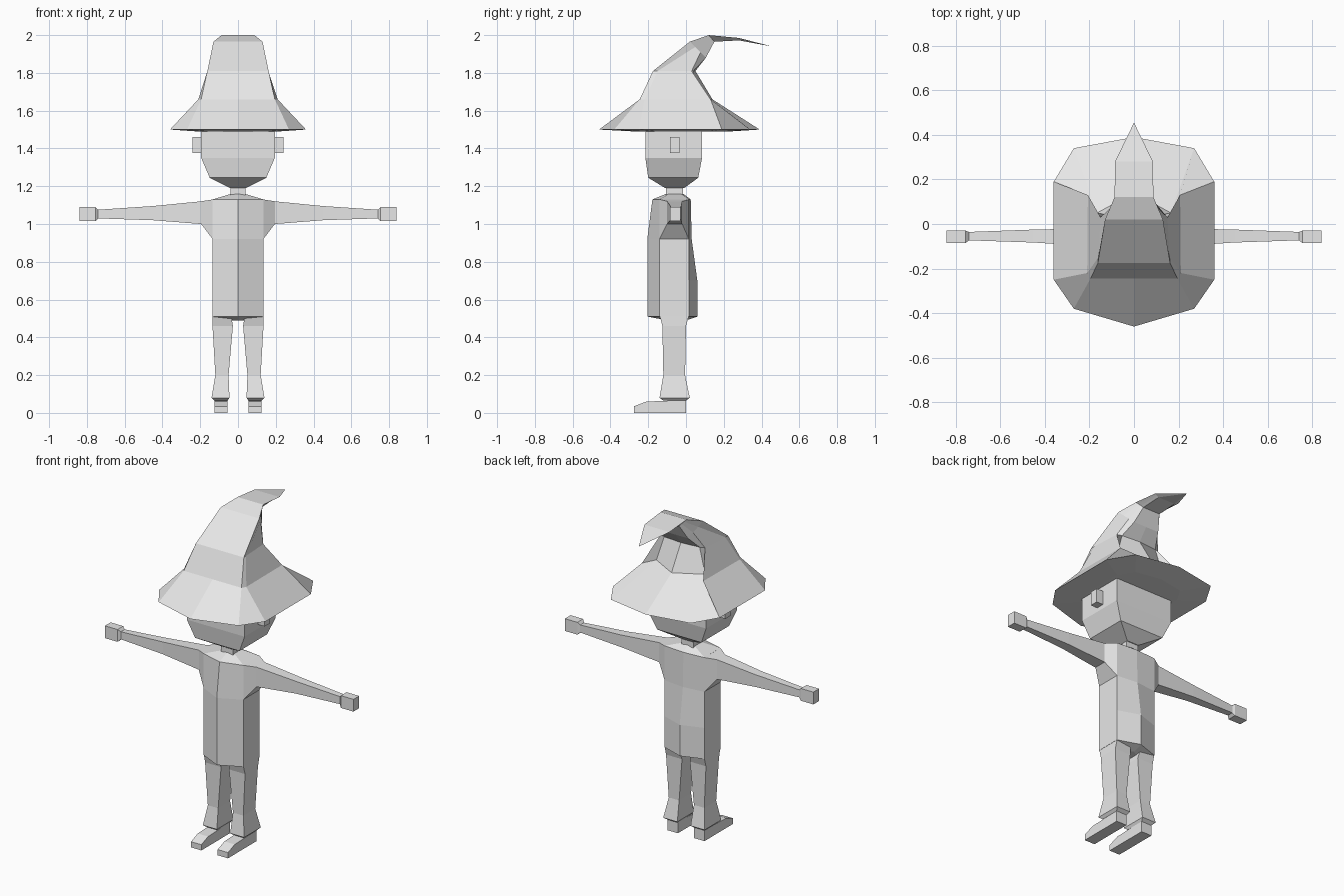
import bpy
import bmesh

default_cube = bpy.data.objects.get("Cube")
if default_cube:
    bpy.data.objects.remove(default_cube, do_unlink=True)

# One plain colour for the whole figure
grey = bpy.data.materials.new("plain_grey")
grey.use_nodes = True
grey.diffuse_color = (0.8, 0.8, 0.8, 1)
grey.node_tree.nodes["Principled BSDF"].inputs["Base Color"].default_value = grey.diffuse_color


def loft(name, rings):
    """Skin a list of equal-length point rings and cap both ends."""
    mesh = bpy.data.meshes.new(name)
    bm = bmesh.new()
    loops = [[bm.verts.new(point) for point in ring] for ring in rings]
    count = len(loops[0])
    for lower, upper in zip(loops, loops[1:]):
        for i in range(count):
            j = (i + 1) % count
            bm.faces.new((lower[i], lower[j], upper[j], upper[i]))
    bm.faces.new(loops[0])
    bm.faces.new(loops[-1])
    bmesh.ops.remove_doubles(bm, verts=bm.verts, dist=0.0005)
    bmesh.ops.recalc_face_normals(bm, faces=bm.faces)
    bm.to_mesh(mesh)
    bm.free()
    mesh.materials.append(grey)
    part = bpy.data.objects.new(name, mesh)
    bpy.context.collection.objects.link(part)


def mirror_ring(half):
    """Complete a half outline that runs from front centre to back centre."""
    return half + [(-x, y, z) for x, y, z in reversed(half[1:-1])]


def flat_ring(z, outline):
    return mirror_ring([(x, y, z) for x, y in outline])


def level_box(z, left, right, front, back):
    """Rectangle at one height."""
    return [(left, front, z), (right, front, z), (right, back, z), (left, back, z)]


def arm_box(x, bottom, top, front, back):
    """Rectangle at one distance along an arm."""
    return [(x, front, bottom), (x, back, bottom), (x, back, top), (x, front, top)]


def curl_ring(width, top_y, top_z, low_y, low_z):
    """Leaning section of the hat, wide on top and narrower below."""
    half = [(0, top_y, top_z)]
    for step in range(4):
        t = step / 3
        half.append((width * (1 - t / 3), top_y + (low_y - top_y) * t,
                     top_z + (low_z - top_z) * t))
    half.append((0, low_y, low_z))
    return mirror_ring(half)


# Hat: underside, brim, crown and bent tip
brim = [(0, -0.46), (0.27, -0.38), (0.36, -0.25),
        (0.36, 0.19), (0.27, 0.34), (0, 0.39)]
crown = [(0, -0.245), (0.195, -0.245), (0.21, -0.22),
         (0.207, 0.13), (0.165, 0.05), (0, 0.14)]
middle = [(0, -0.175), (0.162, -0.175), (0.16, -0.15),
          (0.15, 0.03), (0.12, 0.04), (0, 0.05)]
loft("hat", [
    flat_ring(1.49, [(x * 0.6, y * 0.6) for x, y in brim]),
    flat_ring(1.5, brim),
    flat_ring(1.66, crown),
    flat_ring(1.81, middle),
    curl_ring(0.13, 0.02, 1.965, 0.105, 1.88),
    curl_ring(0.087, 0.12, 2.0, 0.15, 1.965),
    curl_ring(0.085, 0.28, 1.985, 0.28, 1.972),
    curl_ring(0, 0.455, 1.94, 0.455, 1.94),
])

# Head with tapering jaw
loft("head", [
    level_box(1.19, -0.04, 0.04, -0.11, -0.01),
    level_box(1.245, -0.15, 0.15, -0.2, 0.065),
    level_box(1.35, -0.195, 0.195, -0.215, 0.085),
    level_box(1.495, -0.195, 0.195, -0.215, 0.085),
])

loft("neck", [level_box(z, -0.04, 0.04, -0.105, -0.015) for z in (1.14, 1.2)])


def torso_ring(z, front, back, width=0.135, side_front=-0.14, side_back=0.015):
    return flat_ring(z, [(0, front), (width, side_front), (width, side_back), (0, back)])


# Torso with a ridge down the front and back
loft("torso", [
    torso_ring(0.49, -0.1, 0, 0.05, -0.09, -0.03),
    torso_ring(0.51, -0.205, 0.06),
    torso_ring(0.7, -0.205, 0.06),
    torso_ring(0.92, -0.205, 0.03),
    torso_ring(1.13, -0.178, 0.025),
    torso_ring(1.16, -0.105, -0.015, 0.035, -0.09, -0.03),
])


def paired(name, rings):
    """Build a part on the left and its mirror image on the right."""
    for side, sign in (("left", 1), ("right", -1)):
        loft(side + "_" + name, [[(x * sign, y, z) for x, y, z in ring] for ring in rings])


paired("ear", [level_box(z, 0.19, 0.24, -0.085, -0.035) for z in (1.375, 1.46)])

# Shoulder flare running into a thin sleeve
paired("arm", [
    arm_box(0.134, 0.92, 1.13, -0.14, 0.015),
    arm_box(0.195, 1.0, 1.12, -0.1, -0.02),
    arm_box(0.45, 1.02, 1.095, -0.083, -0.025),
    arm_box(0.75, 1.03, 1.075, -0.073, -0.036),
])

paired("hand", [
    arm_box(0.74, 1.03, 1.075, -0.073, -0.036),
    arm_box(0.755, 1.015, 1.09, -0.085, -0.03),
    arm_box(0.84, 1.015, 1.09, -0.085, -0.03),
])

# Trouser legs, flared at the hem
paired("leg", [
    level_box(0.065, 0.055, 0.125, -0.12, 0),
    level_box(0.08, 0.045, 0.14, -0.14, 0.02),
    level_box(0.2, 0.05, 0.12, -0.12, -0.005),
    level_box(0.46, 0.027, 0.135, -0.125, 0),
    level_box(0.51, 0.035, 0.134, -0.138, 0.014),
])


def foot_section(y, height):
    return [(0.055, y, 0), (0.125, y, 0), (0.125, y, height), (0.055, y, height)]


paired("foot", [foot_section(-0.275, 0.035), foot_section(-0.21, 0.06), foot_section(0, 0.068)])
